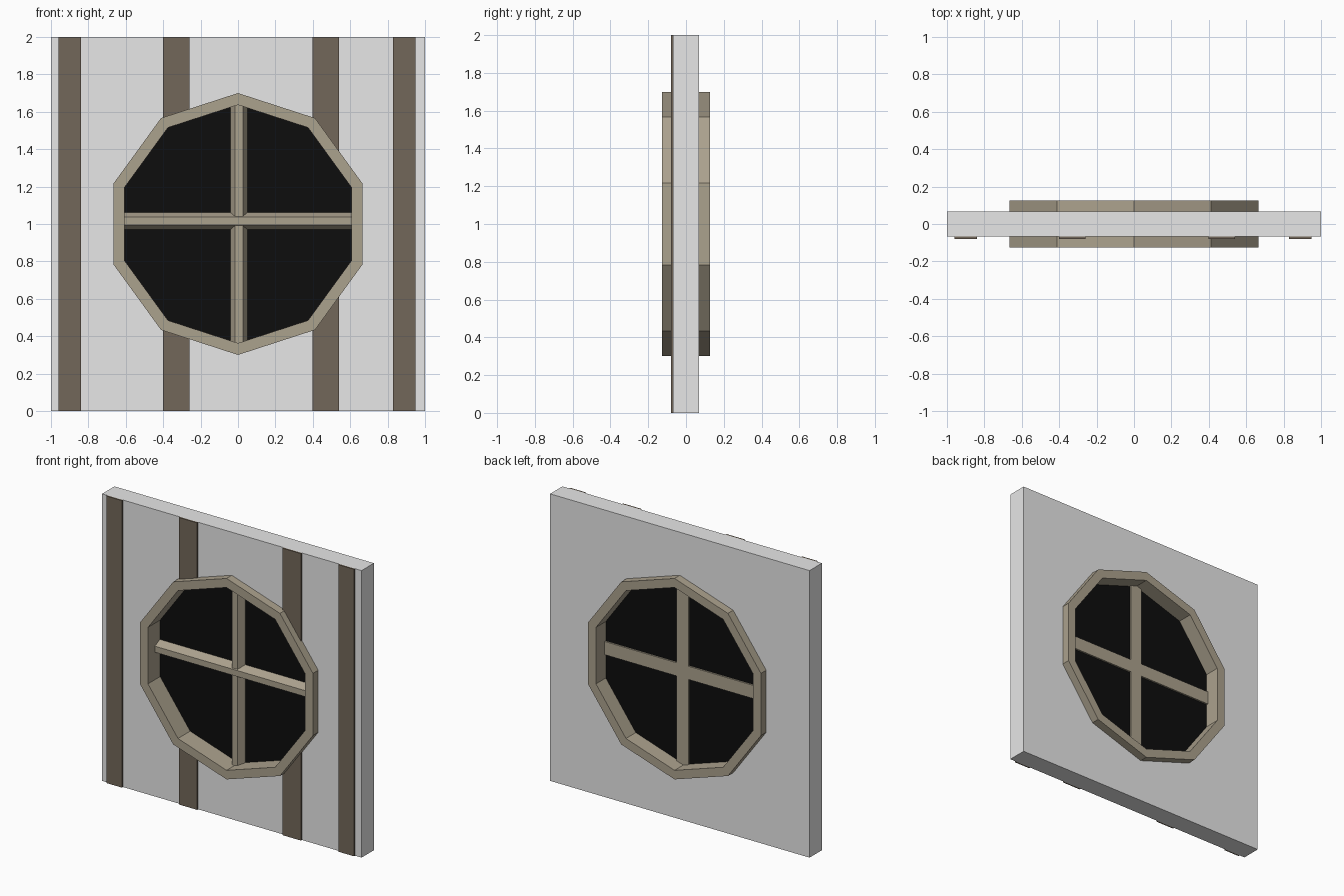
import bpy, bmesh, math
from mathutils import Vector

if "Cube" in bpy.data.objects:
    bpy.data.objects.remove(bpy.data.objects["Cube"])


def material(name, rgb):
    m = bpy.data.materials.new(name)
    m.diffuse_color = (*rgb, 1)
    m.use_nodes = True
    m.node_tree.nodes["Principled BSDF"].inputs["Base Color"].default_value = m.diffuse_color
    return m


PLASTER = material("grey plaster", (0.8, 0.8, 0.8))
TRIM = material("tan wood", (0.41, 0.36, 0.27))
TIMBER = material("dark timber", (0.17, 0.136, 0.10))
GLASS = material("black glass", (0.004, 0.004, 0.004))


def finish(name, bm, mat):
    bmesh.ops.recalc_face_normals(bm, faces=bm.faces)
    me = bpy.data.meshes.new(name)
    bm.to_mesh(me)
    bm.free()
    ob = bpy.data.objects.new(name, me)
    bpy.context.collection.objects.link(ob)
    me.materials.append(mat)
    return ob


def prism(name, points, direction, mat):
    """Extrude a closed outline of 3D points along a direction."""
    bm = bmesh.new()
    face = bm.faces.new([bm.verts.new(p) for p in points])
    ext = bmesh.ops.extrude_face_region(bm, geom=[face], use_keep_orig=True)
    verts = [g for g in ext["geom"] if isinstance(g, bmesh.types.BMVert)]
    bmesh.ops.translate(bm, verts=verts, vec=Vector(direction))
    return finish(name, bm, mat)


def panel(name, x0, x1, y0, y1, mat):
    return prism(name, [(x0, y0, 0), (x1, y0, 0), (x1, y0, 2), (x0, y0, 2)],
                 (0, y1 - y0, 0), mat)


def decagon(r, y):
    return [(r * math.sin(i * math.tau / 10), y, 1 + r * math.cos(i * math.tau / 10))
            for i in range(10)]


# wall and front timber strips
pieces = [panel("wall", -1, 1, -0.068, 0.068, PLASTER)]
for i, (x0, x1) in enumerate([(-0.96, -0.84), (-0.40, -0.26), (0.397, 0.54), (0.83, 0.95)]):
    pieces.append(panel(f"timber_strip_{i + 1}", x0, x1, -0.079, -0.068, TIMBER))

# window opening cut through wall and strips
cutter = prism("opening_cutter", decagon(0.67, -0.3), (0, 0.6, 0), PLASTER)
cutter.hide_render = True
for ob in pieces:
    mod = ob.modifiers.new("opening", 'BOOLEAN')
    mod.operation = 'DIFFERENCE'
    mod.solver = 'EXACT'
    mod.object = cutter
    bpy.context.view_layer.objects.active = ob
    bpy.ops.object.modifier_apply(modifier=mod.name)
bpy.data.objects.remove(cutter)

# ten-sided window frame: four loops joined into a ring
bm = bmesh.new()
loops = [[bm.verts.new(p) for p in decagon(r, y)]
         for r, y in [(0.70, -0.126), (0.70, 0.126), (0.637, 0.126), (0.637, -0.126)]]
for k in range(4):
    a, b = loops[k], loops[(k + 1) % 4]
    for i in range(10):
        j = (i + 1) % 10
        bm.faces.new((a[i], a[j], b[j], b[i]))
finish("window_frame", bm, TRIM)

# glass pane
prism("glass_pane", decagon(0.65, 0.008), (0, 0.01, 0), GLASS)


# glazing bars: chamfered front, flat back
def bar_profile(front):
    return [(-0.046, 0.03), (-0.046, 0.0), (-0.021, front),
            (0.021, front), (0.046, 0.0), (0.046, 0.03)]


prism("horizontal_bar", [(-0.63, y, 1.016 + w) for w, y in bar_profile(-0.05)],
      (1.26, 0, 0), TRIM)
prism("vertical_bar", [(0.005 + w, y, 0.35) for w, y in bar_profile(-0.042)],
      (0, 0, 1.3), TRIM)
